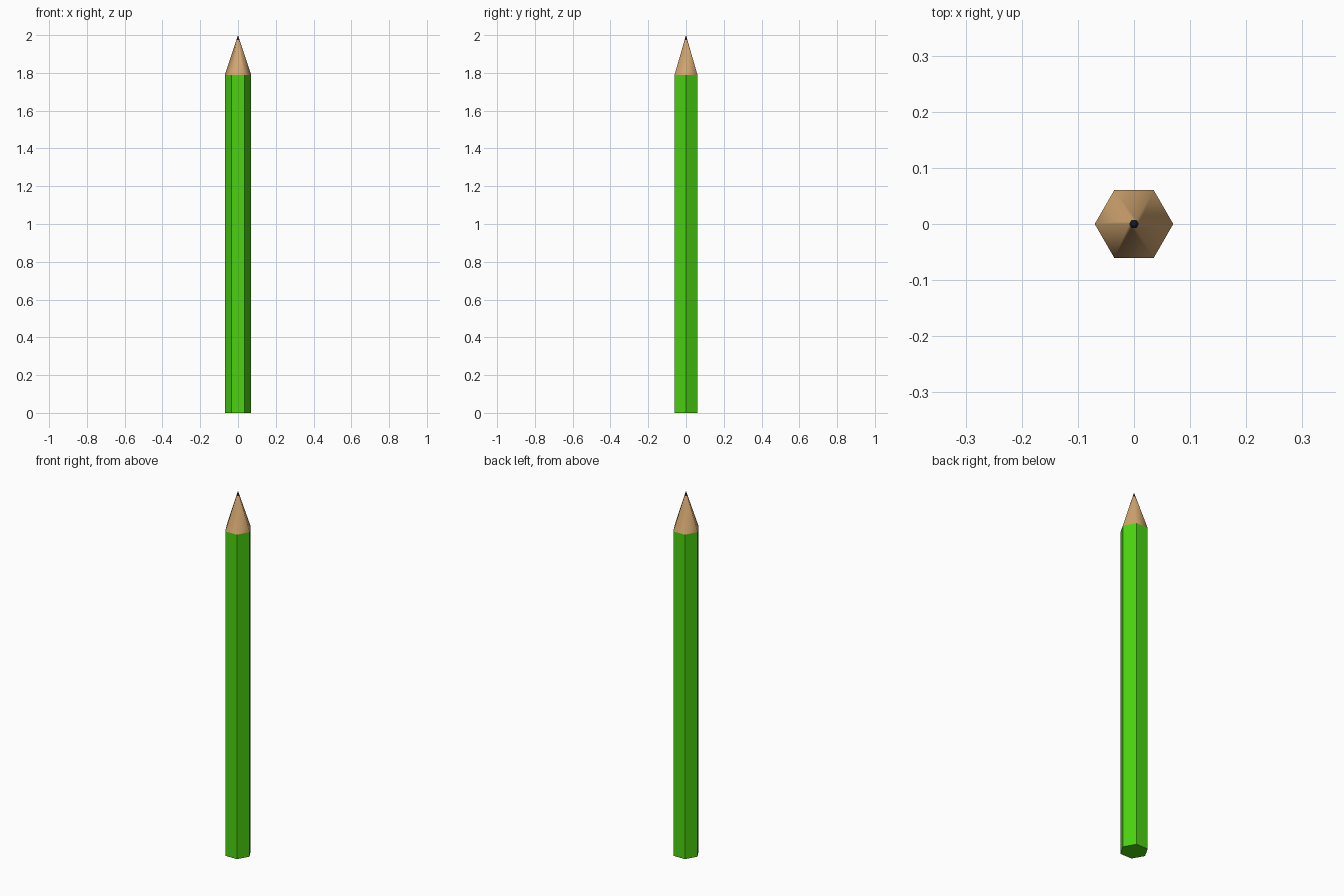
import bpy
from math import radians

if "Cube" in bpy.data.objects:
    bpy.data.objects.remove(bpy.data.objects["Cube"])

RADIUS = 0.07
SHOULDER, LEAD_Z, TOP = 1.79, 1.974, 2.0
LEAD_R = RADIUS * (TOP - LEAD_Z) / (TOP - SHOULDER)


def material(name, rgb):
    mat = bpy.data.materials.new(name)
    mat.diffuse_color = (*rgb, 1)
    mat.use_nodes = True
    mat.node_tree.nodes["Principled BSDF"].inputs["Base Color"].default_value = mat.diffuse_color
    return mat


def hex_section(name, r_low, r_high, z_low, z_high, mat, smooth=False, fill='NOTHING'):
    """Six-sided prism or taper with corners on the x axis."""
    bpy.ops.mesh.primitive_cone_add(
        vertices=6, radius1=r_low, radius2=r_high, depth=z_high - z_low,
        end_fill_type=fill, location=(0, 0, (z_low + z_high) / 2),
        rotation=(0, 0, radians(30)))
    obj = bpy.context.object
    obj.name = name
    obj.data.materials.append(mat)
    for p in obj.data.polygons:
        p.use_smooth = smooth
    return obj


green = material("green_paint", (0.07, 0.65, 0.005))
wood = material("bare_wood", (0.64, 0.38, 0.16))
black = material("graphite", (0.008, 0.01, 0.012))

# Painted shaft, sharpened wood and graphite point
hex_section("shaft", RADIUS, RADIUS, 0, SHOULDER, green, fill='NGON')
hex_section("sharpened_wood", RADIUS, LEAD_R, SHOULDER, LEAD_Z, wood, smooth=True)
hex_section("lead_point", LEAD_R, 0, LEAD_Z, TOP, black, smooth=True)

# Put a corner of each hexagon exactly on +x
for obj in bpy.data.objects:
    v = max((obj.matrix_basis @ v.co for v in obj.data.vertices), key=lambda c: c.x)
    if abs(v.y) > 1e-4:
        obj.rotation_euler.z += radians(30)
